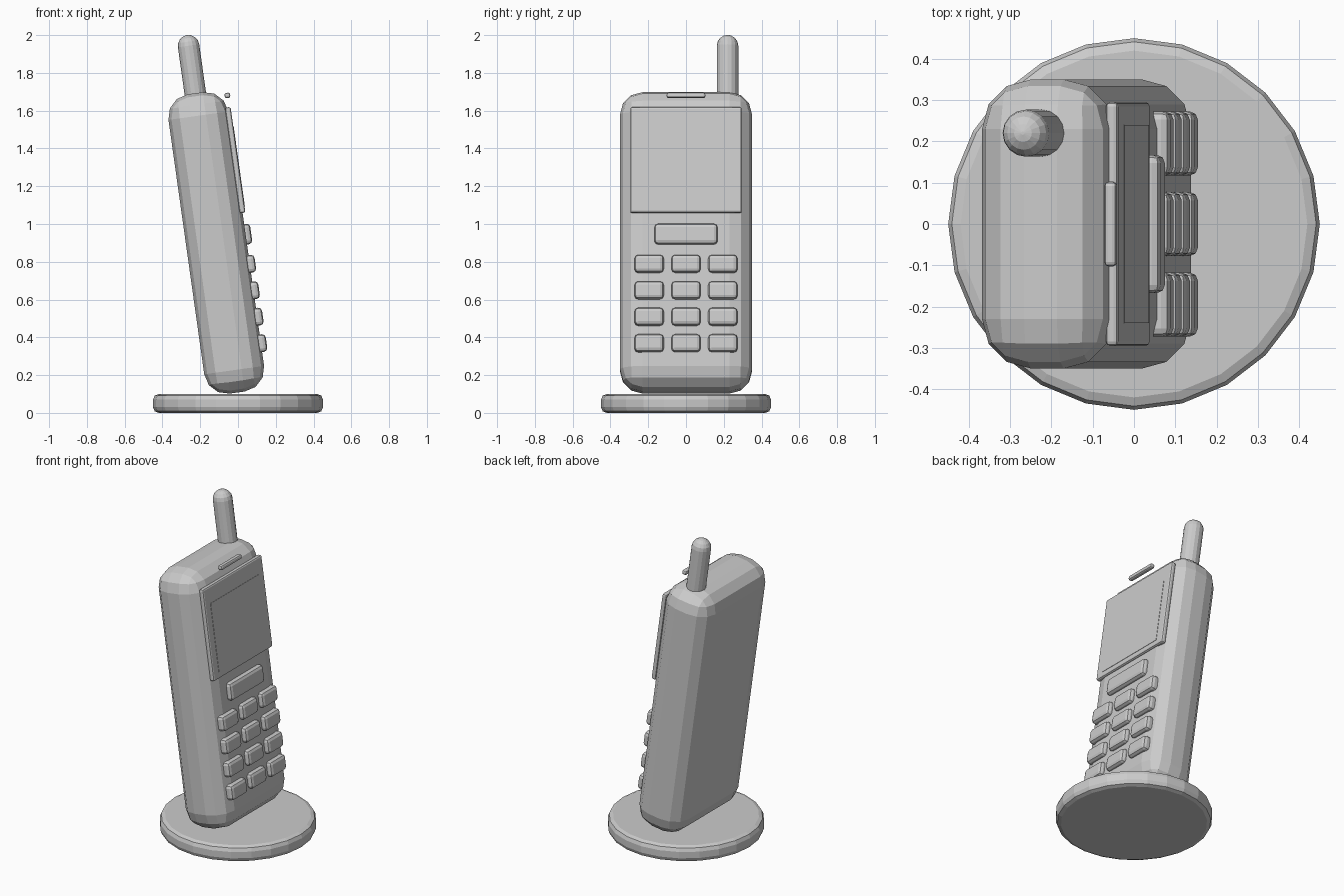
import bpy, bmesh
from math import radians, sin, cos, pi
from mathutils import Matrix, Vector

if "Cube" in bpy.data.objects:
    bpy.data.objects.remove(bpy.data.objects["Cube"])

# Frame of the handset: leans back 8 degrees, keypad faces +x
TILT = Matrix.Translation((-0.115, 0, 0.90)) @ Matrix.Rotation(radians(-8), 4, 'Y')


def finish(name, bm, matrix):
    bmesh.ops.recalc_face_normals(bm, faces=bm.faces)
    bm.transform(matrix)
    me = bpy.data.meshes.new(name)
    bm.to_mesh(me)
    bm.free()
    ob = bpy.data.objects.new(name, me)
    bpy.context.collection.objects.link(ob)
    return ob


def block(name, center, size, radius, segments=2):
    """Rounded box in the handset frame."""
    bm = bmesh.new()
    bmesh.ops.create_cube(bm, size=1)
    bm.transform(Matrix.Translation(center) @ Matrix.Diagonal((*size, 1)))
    if radius:
        bmesh.ops.bevel(bm, geom=bm.edges[:], offset=radius, segments=segments,
                        profile=0.5, affect='EDGES')
    return finish(name, bm, TILT)


def lathe(name, profile, sides, matrix):
    """Solid of revolution about z from (radius, z) points, capped at both ends."""
    bm = bmesh.new()
    rings = []
    for r, z in profile:
        rings.append([bm.verts.new((r * cos(2 * pi * i / sides), r * sin(2 * pi * i / sides), z))
                      for i in range(sides)])
    for a, b in zip(rings, rings[1:]):
        for i in range(sides):
            j = (i + 1) % sides
            bm.faces.new((a[i], a[j], b[j], b[i]))
    bm.faces.new(rings[0][::-1])
    bm.faces.new(rings[-1])
    bmesh.ops.remove_doubles(bm, verts=bm.verts, dist=1e-5)
    return finish(name, bm, matrix)


# Round stand with a rounded rim
R, H, B = 0.45, 0.10, 0.03
k = B * (1 - cos(pi / 4))
lathe("stand", [(R - B, 0), (R - k, k), (R, B), (R, H - B), (R - k, H - k), (R - B, H)],
      24, Matrix.Identity(4))

# Handset body
block("body", (0, 0, 0), (0.32, 0.70, 1.60), 0.12, 3)

# Antenna with a domed tip
r = 0.057
dome = [(r * cos(radians(a)), 1.054 + r * sin(radians(a))) for a in (0, 22.5, 45, 67.5, 86)]
lathe("antenna", [(r, 0.70)] + dome, 16, TILT @ Matrix.Translation((0, 0.22, 0)))

# Screen surround, display and earpiece
block("screen_surround", (0.16, 0, 0.42), (0.03, 0.59, 0.565), 0.01)
block("display", (0.168, 0, 0.385), (0.018, 0.48, 0.43), 0)
block("earpiece", (0.167, 0, 0.765), (0.03, 0.205, 0.028), 0.01)

# Wide menu button and the 3 x 4 keypad
block("menu_button", (0.16, 0, 0.0235), (0.06, 0.335, 0.11), 0.02)
for row in range(4):
    for col in range(3):
        block(f"key_{row + 1}_{col + 1}", (0.16, (col - 1) * 0.195, -0.135 - row * 0.1415),
              (0.06, 0.155, 0.095), 0.02)
